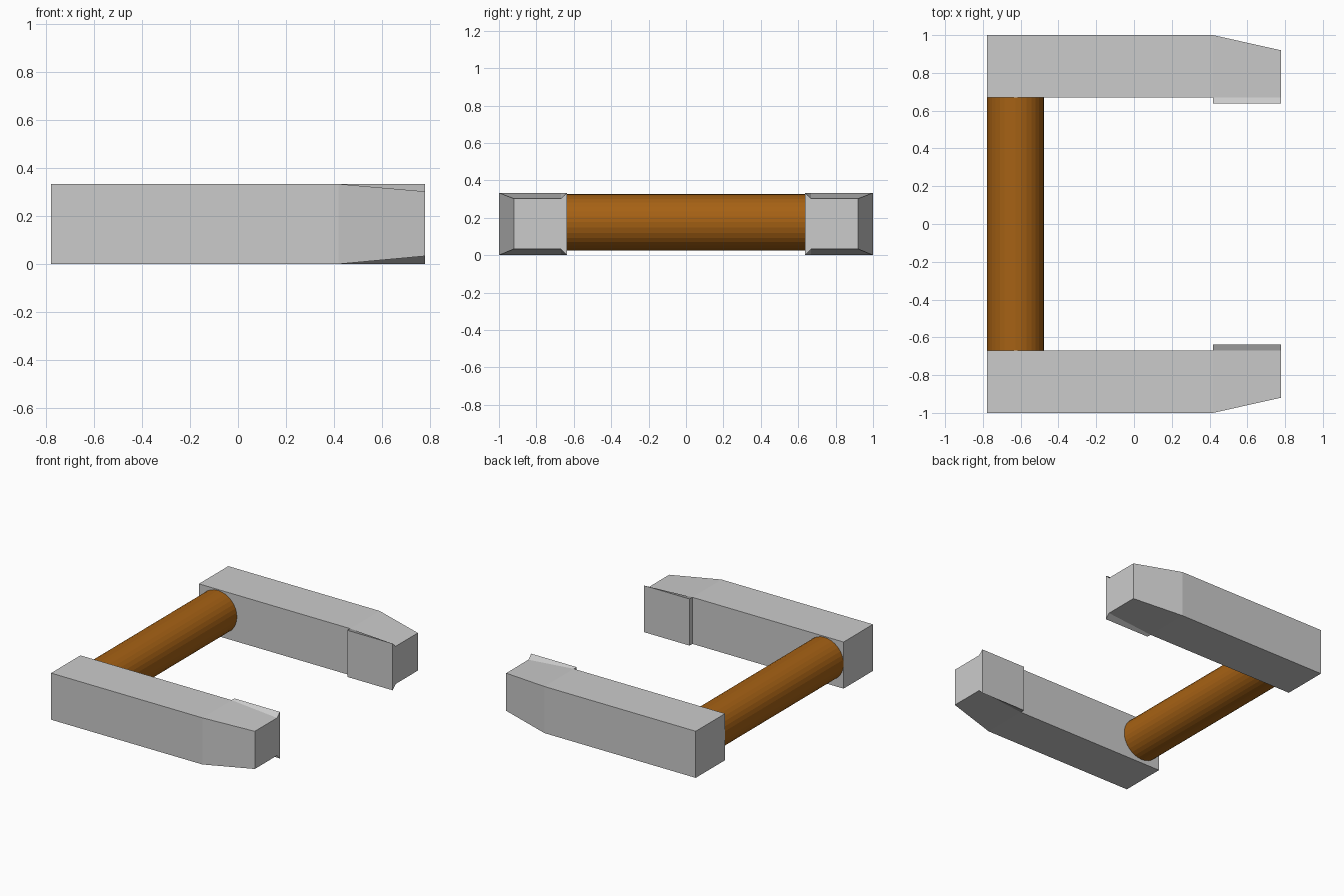
import bpy, bmesh
from math import radians
from mathutils import Vector, Matrix

if "Cube" in bpy.data.objects:
    bpy.data.objects.remove(bpy.data.objects["Cube"])

X0, X1, X2 = -0.777, 0.418, 0.777   # arm back, taper start, tip
Y_IN, Y_OUT, Y_PAD = 0.669, 1.0, 0.637
H = 0.333


def face_towards(bm, normal, beyond_x=-9):
    bm.normal_update()
    return max((f for f in bm.faces if f.calc_center_median().x > beyond_x),
               key=lambda f: f.normal.dot(Vector(normal)))


def extrude(bm, face):
    new = bmesh.ops.extrude_discrete_faces(bm, faces=[face])["faces"][0]
    return new


# Side arms: box, tapered tip, raised inner pad, mirrored across y
bm = bmesh.new()
bmesh.ops.create_cube(bm, size=1, matrix=Matrix.Translation(
    ((X0 + X1) / 2, (Y_IN + Y_OUT) / 2, H / 2))
    @ Matrix.Diagonal((X1 - X0, Y_OUT - Y_IN, H, 1)))
tip = extrude(bm, face_towards(bm, (1, 0, 0)))
for v in tip.verts:
    v.co.x = X2
    v.co.z = 0.302 if v.co.z > H / 2 else 0.033
    if v.co.y > 0.8:
        v.co.y = 0.92
pad = extrude(bm, face_towards(bm, (0, -1, 0), X1))
for v in pad.verts:
    v.co.y = Y_PAD
    v.co.z = H if v.co.z > H / 2 else 0
bmesh.ops.recalc_face_normals(bm, faces=bm.faces)
mesh = bpy.data.meshes.new("side_arms")
bm.to_mesh(mesh)
bm.free()
arms = bpy.data.objects.new("side_arms", mesh)
bpy.context.collection.objects.link(arms)
mirror = arms.modifiers.new("mirror", 'MIRROR')
mirror.use_axis = (False, True, False)

# Round wooden crossbar between the arms
bpy.ops.mesh.primitive_cylinder_add(vertices=32, radius=0.15, depth=2 * Y_IN,
                                    location=(-0.627, 0, 0.176),
                                    rotation=(radians(90), 0, 0))
bar = bpy.context.object
bar.name = "crossbar"
wood = bpy.data.materials.new("brown_wood")
wood.diffuse_color = (0.38, 0.12, 0.007, 1)
wood.use_nodes = True
wood.node_tree.nodes["Principled BSDF"].inputs["Base Color"].default_value = wood.diffuse_color
bar.data.materials.append(wood)
